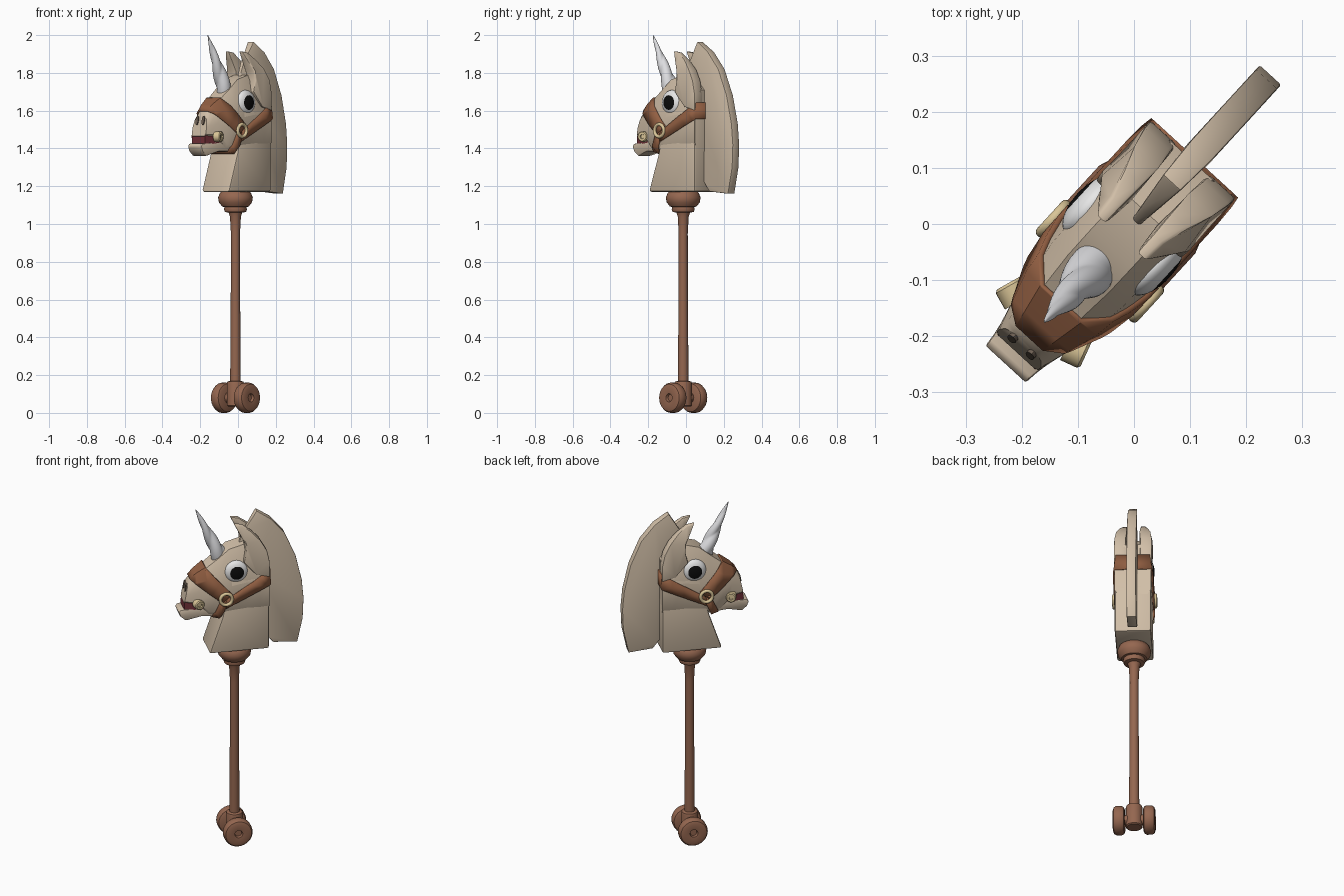
import bpy, bmesh, math
from mathutils import Matrix, Vector

if "Cube" in bpy.data.objects:
    bpy.data.objects.remove(bpy.data.objects["Cube"])

# Local frame: X = sideways, Y = towards the back of the head, Z = up; turned at the end
TURN = Matrix.Rotation(math.radians(-42.5), 4, 'Z')


def material(name, rgb):
    m = bpy.data.materials.new(name)
    m.diffuse_color = (*rgb, 1)
    m.use_nodes = True
    m.node_tree.nodes["Principled BSDF"].inputs["Base Color"].default_value = m.diffuse_color
    return m


HIDE = material("cream hide", (0.64, 0.52, 0.39))
WOOD = material("brown wood", (0.30, 0.135, 0.08))
LEATHER = material("brown leather", (0.29, 0.115, 0.055))
HORN = material("pale horn", (0.72, 0.72, 0.74))
WHITE = material("eye white", (0.82, 0.82, 0.82))
BLACK = material("pupil black", (0.004, 0.004, 0.004))
GOLD = material("pale gold", (0.70, 0.56, 0.31))
RED = material("mouth red", (0.17, 0.03, 0.04))
DARK = material("nostril brown", (0.16, 0.12, 0.09))


def finish(bm, name, mat, bevel=0, angle=35):
    bmesh.ops.recalc_face_normals(bm, faces=bm.faces)
    if bevel:
        edges = [e for e in bm.edges if e.calc_face_angle(0) > 0.6]
        bmesh.ops.bevel(bm, geom=edges, offset=bevel, segments=2, profile=0.5,
                        affect='EDGES', clamp_overlap=True)
    bm.transform(TURN)
    me = bpy.data.meshes.new(name)
    bm.to_mesh(me)
    bm.free()
    ob = bpy.data.objects.new(name, me)
    bpy.context.collection.objects.link(ob)
    me.materials.append(mat)
    bpy.ops.object.select_all(action='DESELECT')
    ob.select_set(True)
    bpy.context.view_layer.objects.active = ob
    bpy.ops.object.shade_smooth_by_angle(angle=math.radians(angle))
    return ob


def loft(rings, closed_ends=True):
    bm = bmesh.new()
    rows = [[bm.verts.new(p) for p in r] for r in rings]
    n = len(rows[0])
    for a, b in zip(rows, rows[1:]):
        for i in range(n):
            bm.faces.new((a[i], a[(i + 1) % n], b[(i + 1) % n], b[i]))
    if closed_ends:
        bm.faces.new(rows[0])
        bm.faces.new(rows[-1])
    return bm


def prism(profile, half, centre=lambda y, z: 0):
    """Side profile (y, z) given a sideways thickness that may vary."""
    return loft([[(centre(y, z) + k * half(y, z), y, z) for y, z in profile] for k in (-1, 1)])


def lathe(profile, origin, axis='Z', n=32):
    """Profile of (radius, height) turned about an axis; axis is Z, or X pointing to side +1/-1."""
    rings = []
    for r, h in profile:
        ring = []
        for i in range(n):
            a = 2 * math.pi * i / n
            u, v = max(r, 0.0004) * math.cos(a), max(r, 0.0004) * math.sin(a)
            p = (u, v, h) if axis == 'Z' else (axis * h, u, v)
            ring.append(Vector(p) + Vector(origin))
        rings.append(ring)
    return loft(rings)


# Wooden stick with turned collar and foot
SY = -0.02
finish(lathe([(0, 1.19), (.06, 1.18), (.082, 1.165), (.092, 1.14), (.088, 1.115), (.07, 1.092),
              (.058, 1.09), (.061, 1.078), (.056, 1.064), (.036, 1.06), (.029, 1.04), (.024, .95),
              (.025, .6), (.028, .17), (.043, .165), (.046, .155), (.046, .04), (.04, .035), (0, .035)],
             (0, SY, 0)), "stick", WOOD)

# Wheels and axle
for side, word in ((1, "right"), (-1, "left")):
    finish(lathe([(0, .098), (.018, .098), (.022, .112), (.055, .116), (.072, .11), (.08, .097),
                  (.08, .068), (.074, .056), (.06, .05), (0, .05)], (0, SY, .08), side), word + "_wheel", WOOD)
finish(lathe([(.03, -.06), (.03, .06)], (0, SY, .08), 1), "axle", WOOD)

# Neck block
finish(prism([(-.18, 1.17), (.153, 1.17), (.153, 1.6), (-.06, 1.6), (-.108, 1.38)],
             lambda y, z: .099), "neck", HIDE, .012)

# Head stations: y at top, y at bottom, top z, bottom z, half width
STATIONS = [(.153, .153, 1.71, 1.40, .100), (.10, .10, 1.765, 1.39, .100), (.03, .03, 1.79, 1.39, .100),
            (-.06, -.06, 1.765, 1.385, .100), (-.12, -.12, 1.715, 1.38, .099),
            (-.19, -.18, 1.66, 1.395, .088), (-.24, -.24, 1.625, 1.455, .069),
            (-.275, -.29, 1.59, 1.46, .056), (-.287, -.31, 1.575, 1.465, .05)]


def head_mesh():
    rings = []
    for yt, yb, zt, zb, w in STATIONS:
        h = zt - zb
        half = [(.5, 1), (.86, 1 - .22), (1, 1 - .55), (1, .1), (.8, 0)]
        pts = half + [(-x, k) for x, k in reversed(half)]
        rings.append([(x * w, yb + (yt - yb) * k, zb + h * k) for x, k in pts])
    bm = loft(rings)
    bmesh.ops.recalc_face_normals(bm, faces=bm.faces)
    return bm


finish(head_mesh(), "head", HIDE)

# Lower jaw and mouth
finish(prism([(-.34, 1.412), (-.33, 1.385), (-.30, 1.36), (-.22, 1.385), (-.13, 1.385), (-.13, 1.45),
              (-.22, 1.455), (-.26, 1.43), (-.33, 1.425)],
             lambda y, z: min(.085, .049 + max(0, y + .30) * .22)), "lower_jaw", HIDE, .005)
finish(prism([(-.31, 1.42), (-.20, 1.42), (-.20, 1.468), (-.308, 1.468)],
             lambda y, z: .046 + (y + .31) * .22), "mouth", RED)

# Bridle straps: slices of a slightly inflated head, each cut by a convex side outline
STRAPS = {"nose_strap": [(-.30, 1.62), (-.11, 1.472), (-.055, 1.52), (-.23, 1.709)],
          "back_strap": [(-.09, 1.437), (.2, 1.575), (.2, 1.668), (-.09, 1.487)],
          "jaw_strap": [(-.185, 1.34), (-.135, 1.34), (-.075, 1.48), (-.11, 1.50)]}
for name, outline in STRAPS.items():
    bm = head_mesh()
    bm.normal_update()
    for v, nrm in [(v, v.normal.copy()) for v in bm.verts]:
        v.co += nrm * .010
    for (y0, z0), (y1, z1) in zip(outline, outline[1:] + outline[:1]):
        bmesh.ops.bisect_plane(bm, geom=bm.verts[:] + bm.edges[:] + bm.faces[:], dist=1e-6,
                               plane_co=(0, y0, z0), plane_no=(0, z1 - z0, y0 - y1), clear_outer=True)
    strap = finish(bm, name, LEATHER)
    mod = strap.modifiers.new("thickness", 'SOLIDIFY')
    mod.thickness = .013
    mod.offset = -1

# Paired features
NOSE_TILT = Matrix.Rotation(math.radians(-11), 4, 'X')
for side, word in ((1, "right"), (-1, "left")):
    # Domed eye with a pupil at its pole
    dome = [(.066 * math.sin(a), .032 * math.cos(a)) for a in (math.pi * i / 20 for i in range(21))]
    bm = lathe(dome, (side * .079, -.028, 1.643), side)
    eye = finish(bm, word + "_eye", WHITE, 0, 60)
    eye.data.materials.append(BLACK)
    centre = TURN @ Vector((side * .079, -.028, 1.643))
    out = TURN.to_3x3() @ Vector((side, 0, 0))
    for f in eye.data.polygons:
        d = Vector(f.center) - centre
        k = d.dot(out)
        if k > 0 and (d - out * k).length < .040:
            f.material_index = 1

    # Forward-curving ear
    finish(prism([(-.035, 1.915), (.01, 1.907), (.06, 1.868), (.105, 1.82), (.14, 1.76), (.155, 1.69),
                  (.156, 1.60), (.08, 1.62), (.01, 1.70), (.025, 1.76), (.02, 1.81), (-.012, 1.87)],
                 lambda y, z: min(.032, .011 + (1.915 - z) * .22),
                 lambda y, z: side * min(.071, .049 + (1.915 - z) * .16)), word + "_ear", HIDE, .006)

    # Cheek ring joining the straps
    n, rings = 12, []
    for i in range(29):
        a = 2 * math.pi * i / 28
        rings.append([(side * (.112 + .010 * math.sin(b)), -.09 + (.033 + .009 * math.cos(b)) * math.cos(a),
                       1.495 + (.033 + .009 * math.cos(b)) * math.sin(a))
                      for b in (2 * math.pi * j / n for j in range(n))])
    bm = loft(rings, False)
    bmesh.ops.remove_doubles(bm, verts=bm.verts, dist=1e-5)
    finish(bm, word + "_cheek_ring", GOLD, 0, 60)

    # Bit disc at the corner of the mouth
    bm = lathe([(0, .012), (.010, .012), (.012, .018), (.023, .018), (.028, .013), (.028, -.02), (0, -.02)],
               (0, 0, 0), side, 24)
    bm.transform(Matrix.Translation((side * .077, -.235, 1.463)) @ Matrix.Rotation(side * math.radians(18), 4, 'Z'))
    finish(bm, word + "_bit_disc", GOLD)

    # Nostril plate on the muzzle front
    bm = bmesh.new()
    bmesh.ops.create_cone(bm, cap_ends=True, segments=16, radius1=1, radius2=1, depth=1,
                          matrix=Matrix.Translation((side * .022, -.295, 1.548)) @ NOSE_TILT
                          @ Matrix.Diagonal((.009, .008, .025, 1)) @ Matrix.Rotation(math.pi / 2, 4, 'X'))
    finish(bm, word + "_nostril", DARK)

# Slab mane along the back of the head
finish(prism([(0, 1.77), (.03, 1.85), (.10, 1.966), (.18, 1.91), (.255, 1.82), (.315, 1.68), (.35, 1.53),
              (.36, 1.42), (.355, 1.30), (.325, 1.16), (.19, 1.172), (.168, 1.20), (.13, 1.25), (.10, 1.6)],
             lambda y, z: max(.008, min(.026, .008 + y * .13))), "mane", HIDE, .004)

# Twisted horn
base, tip = Vector((0, -.098, 1.70)), Vector((0, -.237, 2.0))
axis = (tip - base).normalized()
side_dir = Vector((1, 0, 0))
up_dir = axis.cross(side_dir)
rings = []
for i in range(41):
    k = i / 40
    ring = []
    for j in range(32):
        a = 2 * math.pi * j / 32
        ridge = abs(math.sin(a - k * 7.5))
        r = (.048 * (1 - k) ** 0.85 + .001) * (.80 + .24 * ridge)
        ring.append(base.lerp(tip, k) + side_dir * r * math.cos(a) + up_dir * r * math.sin(a))
    rings.append(ring)
finish(loft(rings), "horn", HORN, 0, 40)
